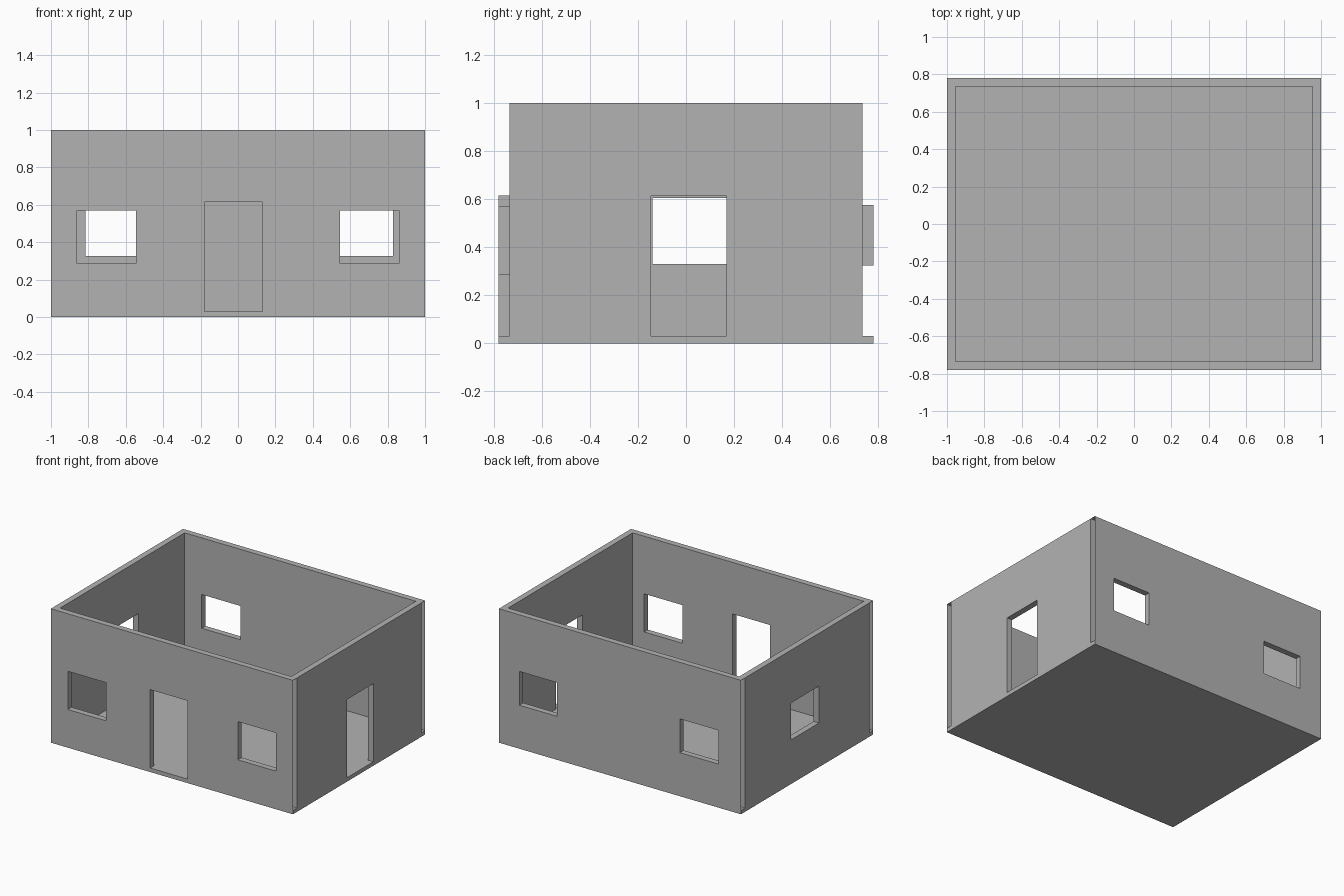
import bpy
import bmesh
from mathutils import Vector

default = bpy.data.objects.get("Cube")
if default:
    bpy.data.objects.remove(default, do_unlink=True)

HALF_X, HALF_Y, HEIGHT = 1.0, 0.78, 1.0
THICK, FLOOR = 0.045, 0.03

grey = bpy.data.materials.new("plain grey")
grey.use_nodes = True
colour = (0.45, 0.45, 0.45, 1)
grey.diffuse_color = colour
grey.node_tree.nodes["Principled BSDF"].inputs["Base Color"].default_value = colour


def finish(name, bm):
    mesh = bpy.data.meshes.new(name)
    bm.to_mesh(mesh)
    bm.free()
    mesh.materials.append(grey)
    obj = bpy.data.objects.new(name, mesh)
    bpy.context.collection.objects.link(obj)
    return obj


def wall(name, along, outward, half, outer, openings):
    """Hollow wall with open ends; openings are (start, end, bottom, top)."""
    along, outward, up = Vector(along), Vector(outward), Vector((0, 0, 1))
    us = sorted({-half, half} | {u for o in openings for u in o[:2]})
    zs = sorted({FLOOR, HEIGHT} | {z for o in openings for z in o[2:]})
    bm = bmesh.new()

    def face(corners, normal):
        verts = [bm.verts.new(along * u + outward * d + up * z) for u, d, z in corners]
        f = bm.faces.new(verts)
        f.normal_update()
        if f.normal.dot(normal) < 0:
            f.normal_flip()

    # Outer and inner skins around the openings
    inner = outer - THICK
    for u0, u1 in zip(us, us[1:]):
        for z0, z1 in zip(zs, zs[1:]):
            u, z = (u0 + u1) / 2, (z0 + z1) / 2
            if any(a < u < b and c < z < d for a, b, c, d in openings):
                continue
            for d, n in ((outer, outward), (inner, -outward)):
                face([(u0, d, z0), (u1, d, z0), (u1, d, z1), (u0, d, z1)], n)

    # Horizontal and upright strips bridging the two skins
    def level(u0, u1, z, n):
        face([(u0, inner, z), (u1, inner, z), (u1, outer, z), (u0, outer, z)], n)

    def jamb(u, z0, z1, n):
        face([(u, inner, z0), (u, outer, z0), (u, outer, z1), (u, inner, z1)], n)

    level(-half, half, HEIGHT, up)
    for a, b, low, high in openings:
        jamb(a, low, high, along)
        jamb(b, low, high, -along)
        level(a, b, high, -up)
        if low > FLOOR:
            level(a, b, low, up)

    bmesh.ops.remove_doubles(bm, verts=bm.verts, dist=0.0001)
    bmesh.ops.dissolve_limit(bm, angle_limit=0.01, verts=bm.verts, edges=bm.edges)
    return finish(name, bm)


# Floor slab
bm = bmesh.new()
bmesh.ops.create_cube(bm, size=1)
for v in bm.verts:
    v.co = (v.co.x * 2 * HALF_X, v.co.y * 2 * HALF_Y, (v.co.z + 0.5) * FLOOR)
finish("floor_slab", bm)

# Long walls
wall("front_wall", (1, 0, 0), (0, -1, 0), HALF_X, HALF_Y,
     [(-0.86, -0.545, 0.285, 0.57), (-0.18, 0.13, FLOOR, 0.615), (0.545, 0.86, 0.285, 0.57)])
wall("back_wall", (1, 0, 0), (0, 1, 0), HALF_X, HALF_Y,
     [(-0.815, -0.495, 0.325, 0.577), (0.52, 0.83, 0.325, 0.577)])

# End walls fitted between the long walls
wall("left_wall", (0, 1, 0), (1, 0, 0), HALF_Y - THICK, HALF_X,
     [(-0.145, 0.168, FLOOR, 0.613)])
wall("right_wall", (0, 1, 0), (-1, 0, 0), HALF_Y - THICK, HALF_X,
     [(-0.14, 0.19, 0.33, 0.605)])
